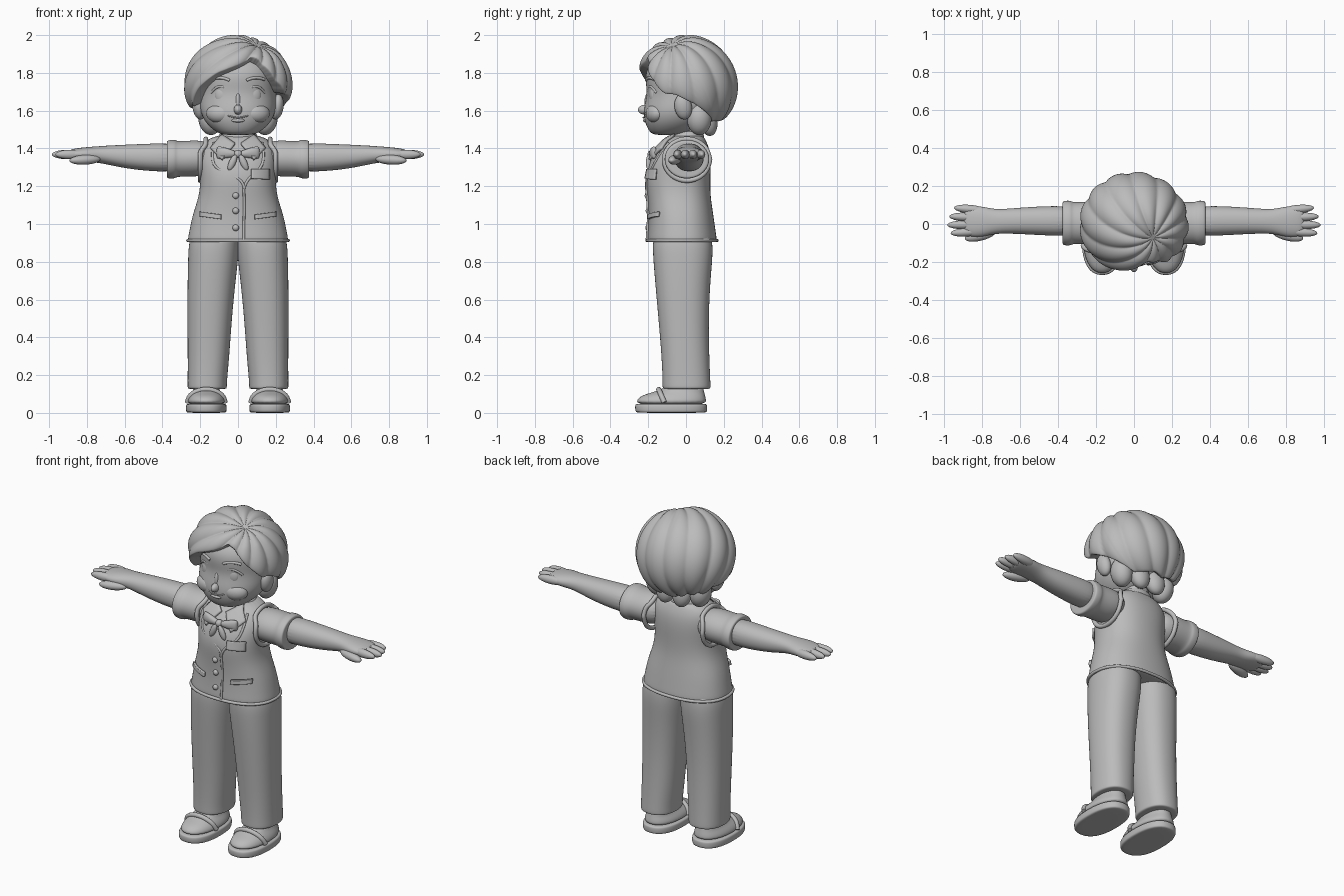
import bpy, bmesh, math
from mathutils import Vector, Matrix, Euler

if "Cube" in bpy.data.objects:
    bpy.data.objects.remove(bpy.data.objects["Cube"], do_unlink=True)

clay = bpy.data.materials.new("clay_grey")
clay.use_nodes = True
GREY = (0.5, 0.5, 0.5, 1)
clay.diffuse_color = GREY
clay.node_tree.nodes["Principled BSDF"].inputs["Base Color"].default_value = GREY


def finish(name, bm, mirror=False, subsurf=0, solid=0):
    bmesh.ops.recalc_face_normals(bm, faces=bm.faces)
    me = bpy.data.meshes.new(name)
    bm.to_mesh(me)
    bm.free()
    for p in me.polygons:
        p.use_smooth = True
    me.materials.append(clay)
    ob = bpy.data.objects.new(name, me)
    bpy.context.collection.objects.link(ob)
    if mirror:
        ob.modifiers.new("Mirror", "MIRROR").use_mirror_merge = False
    if solid:
        m = ob.modifiers.new("Solidify", "SOLIDIFY")
        m.thickness, m.offset = solid, 0
    if subsurf:
        m = ob.modifiers.new("Subsurf", "SUBSURF")
        m.levels = m.render_levels = subsurf
    return ob


def skin(bm, rows):
    for a, b in zip(rows, rows[1:]):
        for i in range(len(a)):
            j = (i + 1) % len(a)
            bm.faces.new((a[i], a[j], b[j], b[i]))


def power(v, p):
    return math.copysign(abs(v) ** (2 / p), v)


def loft(name, axis, rings, p=2.0, mirror=False, n=24):
    """Rings are (position on axis, centre a, centre b, radius a, radius b)."""
    bm, rows = bmesh.new(), []
    for t, ca, cb, ra, rb in rings:
        row = []
        for i in range(n):
            w = 2 * math.pi * i / n
            a, b = ca + ra * power(math.cos(w), p), cb + rb * power(math.sin(w), p)
            row.append(bm.verts.new((t, a, b) if axis == "x" else (a, b, t)))
        rows.append(row)
    skin(bm, rows)
    bm.faces.new(rows[0])
    bm.faces.new(rows[-1])
    return finish(name, bm, mirror, 2)


def stack(name, rings, p=2.0, mirror=False):
    """Upright loft; rings are (z, centre x, half width, front y, back y)."""
    loft(name, "z", [(z, cx, (f + b) / 2, rx, (b - f) / 2) for z, cx, rx, f, b in rings], p, mirror)


def ball(name, loc, size, rot=(0, 0, 0), mirror=False):
    bm = bmesh.new()
    mat = Matrix.LocRotScale(Vector(loc), Euler([math.radians(r) for r in rot]), Vector(size))
    bmesh.ops.create_uvsphere(bm, u_segments=24, v_segments=14, radius=1, matrix=mat)
    finish(name, bm, mirror)


def tube(name, pts, r, cyclic=False):
    cu = bpy.data.curves.new(name, "CURVE")
    cu.dimensions, cu.bevel_depth, cu.bevel_resolution, cu.use_fill_caps = "3D", r, 3, True
    sp = cu.splines.new("NURBS")
    sp.points.add(len(pts) - 1)
    for q, v in zip(sp.points, pts):
        q.co = (*v, 1)
    sp.order_u, sp.use_endpoint_u, sp.use_cyclic_u = 3, True, cyclic
    cu.materials.append(clay)
    bpy.context.collection.objects.link(bpy.data.objects.new(name, cu))


def lerp_table(table, t):
    for a, b in zip(table, table[1:]):
        if t <= b[0]:
            k = max(0, (t - a[0]) / (b[0] - a[0]))
            return [u + (v - u) * k for u, v in zip(a, b)]
    return table[-1]


# Vest
VEST = [(.905, 0, .255, -.19, .15), (.91, 0, .27, -.208, .166), (.95, 0, .262, -.203, .16),
        (1.05, 0, .243, -.198, .146), (1.15, 0, .206, -.205, .13), (1.24, 0, .2, -.217, .13),
        (1.33, 0, .208, -.198, .133), (1.40, 0, .2, -.15, .125), (1.445, 0, .17, -.105, .105),
        (1.475, 0, .1, -.07, .09)]
stack("vest", VEST, 2.3)


def vest_y(x, z, lift=0.0):
    _, _, rx, f, b = lerp_table(VEST, z)
    k = max(0, 1 - min(1, abs(x) / rx) ** 2.3) ** (1 / 2.3)
    return (f + b) / 2 - (b - f) / 2 * k - lift


def plate(name, corners, lift=.006, thick=.009, n=8):
    """Four (x, z) corners laid over the vest front."""
    bm, grid = bmesh.new(), []
    a, b, c, d = [Vector(q) for q in corners]
    for i in range(n + 1):
        row = []
        for j in range(n + 1):
            q = a.lerp(b, i / n).lerp(d.lerp(c, i / n), j / n)
            row.append(bm.verts.new((q.x, vest_y(q.x, q.y, lift), q.y)))
        grid.append(row)
    for i in range(n):
        for j in range(n):
            bm.faces.new((grid[i][j], grid[i + 1][j], grid[i + 1][j + 1], grid[i][j + 1]))
    finish(name, bm, solid=thick)


def seam(name, pts, r=.007):
    tube(name, [(x, vest_y(x, z), z) for x, z in pts], r)


plate("breast_pocket", [(.07, 1.24), (.165, 1.235), (.165, 1.29), (.07, 1.29)])
for s, side in ((1, "left"), (-1, "right")):
    plate(side + "_hip_pocket", [(s * .09, 1.025), (s * .2, 1.04), (s * .2, 1.065), (s * .09, 1.05)], .008, .014)
    plate(side + "_collar_flap", [(s * .015, 1.425), (s * .085, 1.34), (s * .145, 1.40), (s * .085, 1.472)], .012, .014)
    seam(side + "_neckline", [(s * .13, 1.43), (s * .14, 1.36), (s * .12, 1.29), (.04, 1.23), (.03, 1.18)])
    tube(side + "_armhole", [(s * (.2 - .03 * (math.sin(w) > .5)), .005 + .122 * math.cos(w), 1.34 + .112 * math.sin(w))
                             for w in [math.pi * i / 8 for i in range(16)]], .013, True)
seam("front_seam", [(.03, 1.19), (.035, 1.1), (.03, 1.0), (.03, .912)])
for z in (1.15, 1.07, .98):
    ball("button", (-.012, vest_y(0, z), z), (.017, .014, .017))
tube("vest_hem", [(.266 * power(math.cos(w), 2.3), -.021 + .185 * power(math.sin(w), 2.3), .913)
                  for w in [math.pi * i / 20 for i in range(40)]], .009, True)

# Bow and collar
BOW = vest_y(0, 1.37) - .008
loft("bow_wing", "x", [(.005, BOW, 1.37, .014, .014), (.05, BOW, 1.375, .02, .024),
                       (.1, BOW + .008, 1.378, .018, .036), (.115, BOW + .012, 1.378, .01, .028)], mirror=True)
ball("bow_knot", (0, BOW - .003, 1.37), (.022, .022, .022))
ball("bow_tail", (.03, vest_y(.03, 1.325), 1.325), (.018, .014, .045), (0, -25, 0), True)
stack("neck", [(1.40, 0, .085, -.08, .09), (1.46, 0, .08, -.07, .085), (1.56, 0, .075, -.06, .09)])
stack("collar_stand", [(1.44, 0, .125, -.09, .1), (1.465, 0, .105, -.08, .095), (1.49, 0, .09, -.072, .092),
                       (1.492, 0, .078, -.06, .08)])

# Trousers
stack("trouser_leg", [(.125, .163, .095, -.115, .12), (.13, .163, .106, -.126, .132), (.16, .163, .104, -.124, .13),
                      (.3, .156, .111, -.13, .124), (.5, .15, .118, -.147, .12), (.7, .14, .128, -.165, .13),
                      (.82, .131, .134, -.175, .142), (.9, .128, .134, -.178, .142), (.97, .12, .12, -.165, .13)],
      2.3, True)

# Shoes
stack("sole", [(0, .168, .1, -.258, .105), (.004, .168, .109, -.27, .114), (.045, .168, .109, -.272, .114),
               (.05, .168, .1, -.262, .106)], 2.4, True)
stack("shoe_upper", [(.04, .168, .102, -.265, .108), (.07, .168, .102, -.262, .108), (.093, .168, .088, -.235, .102),
                     (.108, .168, .076, -.18, .098), (.125, .167, .07, -.135, .094), (.145, .166, .062, -.1, .085)],
      2.2, True)
stack("ankle", [(.1, .165, .07, -.075, .08), (.2, .165, .07, -.075, .08)], 2, True)
for s in (1, -1):
    tube("shoe_strap", [(s * .168 + .1 * math.cos(w), -.115 - .03 * math.sin(w), .055 + .07 * math.sin(w))
                        for w in [math.pi * i / 8 for i in range(9)]], .014)

# Sleeves, arms and hands
loft("sleeve", "x", [(.12, .005, 1.35, .085, .07), (.19, .005, 1.348, .112, .096), (.26, .005, 1.346, .112, .096),
                     (.325, .005, 1.344, .11, .094), (.332, .005, 1.344, .12, .104), (.37, .005, 1.342, .119, .103),
                     (.378, .005, 1.342, .112, .096), (.376, .005, 1.342, .085, .075)], mirror=True)
loft("arm", "x", [(.3, .015, 1.352, .08, .077), (.45, .017, 1.352, .079, .075), (.6, .017, 1.357, .07, .063),
                  (.7, .014, 1.366, .064, .049), (.75, .013, 1.368, .068, .043), (.81, .012, 1.369, .083, .038),
                  (.87, .014, 1.369, .08, .03), (.9, .014, 1.369, .068, .02)], 2.2, True)
for name, tip, y, turn in (("little_finger", .95, .078, 5), ("ring_finger", .975, .037, 2),
                           ("middle_finger", .985, -.004, -1), ("index_finger", .968, -.043, -4)):
    ball(name, (tip - .085, y, 1.368), (.085, .023, .025), (0, 0, turn), True)
ball("thumb", (.81, -.058, 1.34), (.085, .03, .026), (0, 3, -14), True)

# Head and face
stack("head", [(1.47, 0, .075, -.165, -.03), (1.485, 0, .115, -.193, .03), (1.53, 0, .17, -.217, .1),
               (1.59, 0, .202, -.228, .15), (1.65, 0, .204, -.215, .18), (1.70, 0, .203, -.207, .19),
               (1.76, 0, .206, -.218, .19), (1.82, 0, .2, -.212, .18), (1.88, 0, .16, -.165, .14),
               (1.92, 0, .09, -.09, .08)], 2.15)
ball("nose", (0, -.218, 1.605), (.022, .036, .026))
ball("nose_bridge", (0, -.2, 1.645), (.015, .02, .05))
ball("eye", (.088, -.176, 1.68), (.036, .018, .047), (0, 0, 14), True)
ball("cheek", (.1, -.165, 1.585), (.07, .045, .05), (0, 0, 20), True)
ball("lower_lip", (0, -.215, 1.548), (.035, .012, .01))
ball("ear", (.207, -.015, 1.62), (.034, .046, .068), (10, 8, 0), True)
for s in (1, -1):
    tube("mouth_line", [(0, -.226, 1.563), (s * .03, -.222, 1.565), (s * .055, -.212, 1.575)], .004)
    tube("eyelid", [(s * .05, -.196, 1.715), (s * .088, -.193, 1.735), (s * .128, -.17, 1.715), (s * .14, -.155, 1.695)], .007)
    tube("eyebrow", [(s * .045, -.21, 1.76), (s * .09, -.2, 1.785), (s * .14, -.168, 1.765)], .008)

# Hair cap: locks fan out from the parting down to a swept lower edge
EDGE = [(-180, 1.55), (-140, 1.53), (-100, 1.61), (-70, 1.62), (-50, 1.72), (-25, 1.8), (0, 1.845), (20, 1.89),
        (30, 1.87), (45, 1.78), (65, 1.69), (80, 1.68), (100, 1.63), (140, 1.53), (180, 1.55)]
CENTRE, SIZE = Vector((0, 0, 1.73)), Vector((.285, .272, .268))
TURN = Vector((0, 0, 1)).rotation_difference(Vector((.38, -.3, .87)).normalized()).to_matrix()
COLS, ROWS, LOCKS = 168, 26, 12


def cap_point(phi, theta, k=1.0):
    d = TURN @ Vector((math.sin(theta) * math.cos(phi), math.sin(theta) * math.sin(phi), math.cos(theta)))
    return CENTRE + d * SIZE * k


def edge_theta(phi):
    theta = .1
    while theta < 2.7:
        v = cap_point(phi, theta)
        if v.z < lerp_table(EDGE, math.degrees(math.atan2(v.x, -v.y)))[1]:
            break
        theta += .01
    return theta


bm = bmesh.new()
columns = [(2 * math.pi * i / COLS, edge_theta(2 * math.pi * i / COLS)) for i in range(COLS)]
rows = []
for r in range(1, ROWS + 3):
    row, t = [], min(1, r / ROWS)
    for phi, end in columns:
        theta = t * end
        lobe = abs(math.sin(LOCKS / 2 * (phi + .25 * theta))) ** .8
        k = .965 + .055 * lobe * min(1, theta / .5) - .05 * math.exp(-(theta / .2) ** 2) - .03 * t ** 10
        k *= (1, .94, .62)[max(0, r - ROWS)]
        row.append(bm.verts.new(cap_point(phi, theta, k)))
    rows.append(row)
skin(bm, rows)
bm.faces.new(rows[0])
finish("hair_cap", bm, subsurf=1)

# Nape locks under the cap
ball("outer_nape_lock", (.15, .07, 1.555), (.06, .065, .085), (0, 10, 0), True)
ball("inner_nape_lock", (.055, .115, 1.55), (.06, .05, .085), (12, 0, 0), True)
